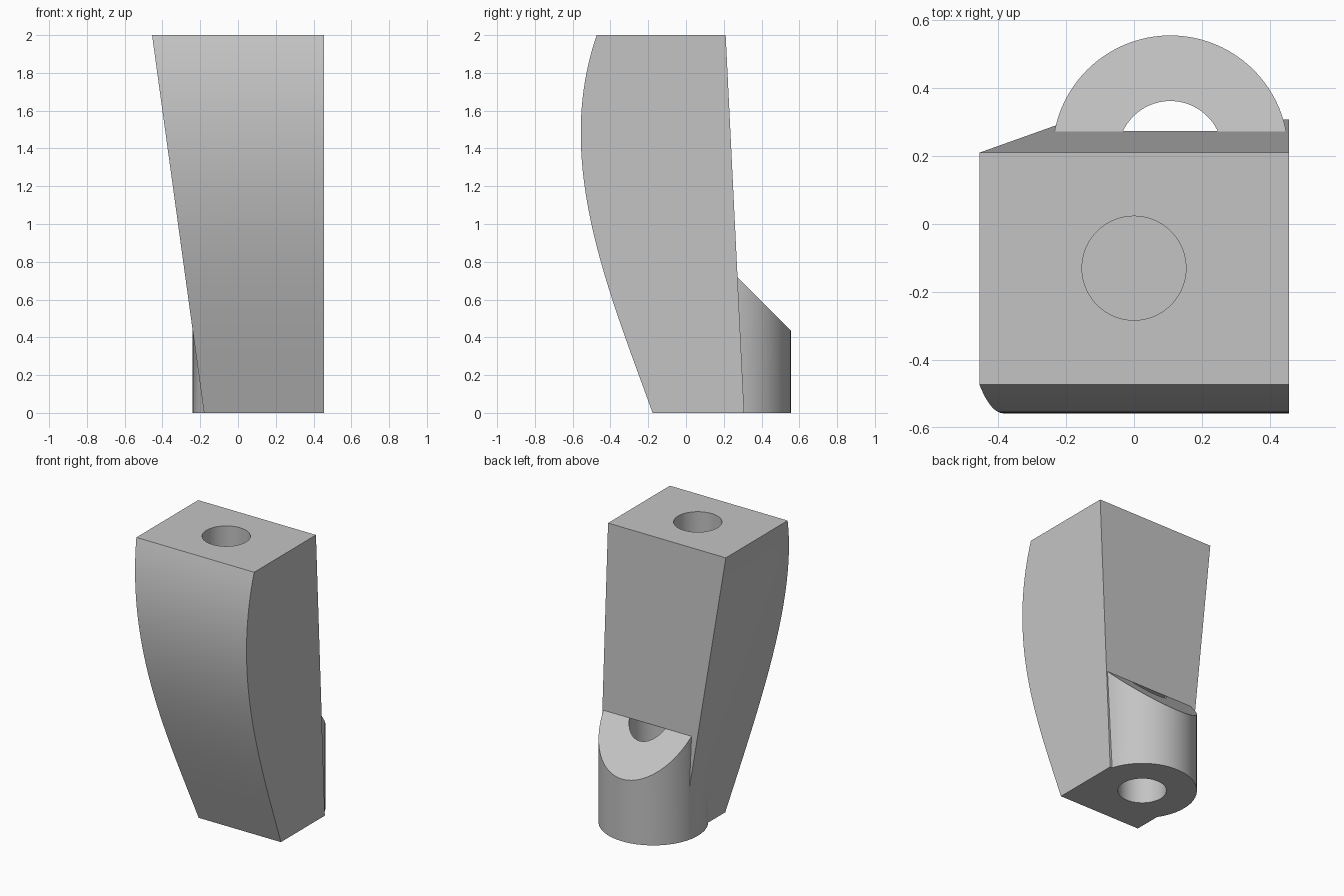
import bpy, bmesh
from mathutils import Vector
from mathutils.geometry import interpolate_bezier

if "Cube" in bpy.data.objects:
    bpy.data.objects.remove(bpy.data.objects["Cube"], do_unlink=True)

grey = bpy.data.materials.new("plain grey")
grey.use_nodes = True
colour = (0.55, 0.55, 0.55, 1)
grey.diffuse_color = colour
grey.node_tree.nodes["Principled BSDF"].inputs["Base Color"].default_value = colour


def add_object(name, bm):
    bmesh.ops.recalc_face_normals(bm, faces=bm.faces)
    mesh = bpy.data.meshes.new(name)
    bm.to_mesh(mesh)
    bm.free()
    mesh.materials.append(grey)
    obj = bpy.data.objects.new(name, mesh)
    bpy.context.collection.objects.link(obj)
    return obj


def cylinder(name, x, y, radius, bottom, top, slope_at=None):
    """Upright cylinder, optionally cut by a 45 degree plane z = slope_at - y."""
    bm = bmesh.new()
    bmesh.ops.create_cone(bm, cap_ends=True, segments=96, radius1=radius,
                          radius2=radius, depth=top - bottom)
    bmesh.ops.translate(bm, verts=bm.verts, vec=(x, y, (top + bottom) / 2))
    if slope_at is not None:
        cut = bmesh.ops.bisect_plane(bm, geom=bm.verts[:] + bm.edges[:] + bm.faces[:],
                                     plane_co=(0, 0, slope_at), plane_no=(0, 1, 1),
                                     clear_outer=True)
        rim = [e for e in cut["geom_cut"] if isinstance(e, bmesh.types.BMEdge)]
        bmesh.ops.edgeloop_fill(bm, edges=rim)
    return add_object(name, bm)


def combine(target, other, operation):
    mod = target.modifiers.new(operation.lower(), "BOOLEAN")
    mod.operation, mod.object, mod.solver = operation, other, "EXACT"
    bpy.context.view_layer.objects.active = target
    bpy.ops.object.modifier_apply(modifier=mod.name)
    bpy.data.objects.remove(other, do_unlink=True)


# Block: curved front, leaning back, one tapered side
HEIGHT = 2.0
front = interpolate_bezier(Vector((0, -0.177, 0)), Vector((0, -0.417, HEIGHT / 3)),
                           Vector((0, -0.702, HEIGHT * 2 / 3)),
                           Vector((0, -0.473, HEIGHT)), 49)
profile = [(p.y, p.z) for p in front] + [(0.21, HEIGHT), (0.308, 0)]
bm = bmesh.new()
straight = [bm.verts.new((0.456, y, z)) for y, z in profile]
tapered = [bm.verts.new((-0.18 - 0.1375 * z, y, z)) for y, z in profile]
bm.faces.new(straight)
bm.faces.new(tapered[::-1])
for i in range(len(profile)):
    j = (i + 1) % len(profile)
    bm.faces.new((straight[i], tapered[i], tapered[j], straight[j]))
block = add_object("tapered_block", bm)

# Rear round boss with a sloped top, then the two blind holes
BOSS = (0.107, 0.208)
combine(block, cylinder("rear_boss", *BOSS, 0.347, 0, 1.3, slope_at=0.99), "UNION")
combine(block, cylinder("boss_hole", *BOSS, 0.154, -0.1, 0.716), "DIFFERENCE")
combine(block, cylinder("top_hole", 0, -0.13, 0.153, 1.3, 2.1), "DIFFERENCE")

# Smooth curves, sharp edges
bpy.ops.object.select_all(action="DESELECT")
block.select_set(True)
bpy.context.view_layer.objects.active = block
bpy.ops.object.shade_smooth_by_angle(angle=0.35)
